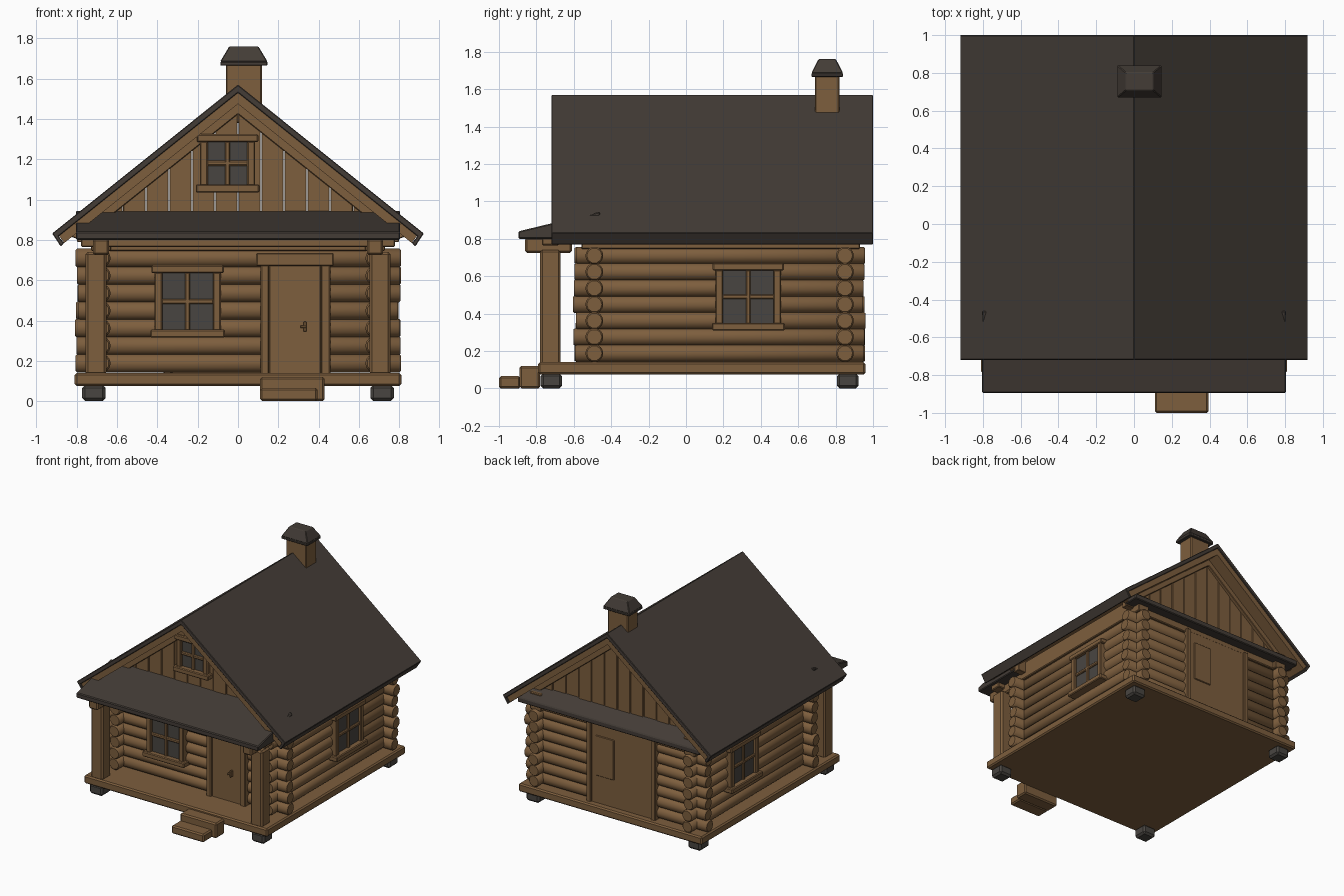
import bpy, bmesh, math, random
from mathutils import Matrix, Vector

if "Cube" in bpy.data.objects:
    bpy.data.objects.remove(bpy.data.objects["Cube"])

random.seed(4)
S = 0.8  # roof slope


def material(name, rgb):
    m = bpy.data.materials.new(name)
    m.diffuse_color = (*rgb, 1)
    m.use_nodes = True
    m.node_tree.nodes["Principled BSDF"].inputs["Base Color"].default_value = m.diffuse_color
    return m


WOOD = material("brown wood", (0.205, 0.112, 0.047))
ROOF = material("dark roofing", (0.056, 0.045, 0.037))
GLASS = material("grey glass and stone", (0.066, 0.060, 0.053))


def finish(name, bm, mat, bevel=0.006, matrix=None):
    bmesh.ops.recalc_face_normals(bm, faces=bm.faces)
    me = bpy.data.meshes.new(name)
    bm.to_mesh(me)
    bm.free()
    me.materials.append(mat)
    ob = bpy.data.objects.new(name, me)
    bpy.context.collection.objects.link(ob)
    if matrix:
        ob.matrix_world = matrix
    if bevel:
        mod = ob.modifiers.new("worn edges", 'BEVEL')
        mod.width, mod.segments = bevel, 1
    return ob


def add_box(bm, x0, x1, y0, y1, z0, z1):
    size = Matrix.Diagonal((x1 - x0, y1 - y0, z1 - z0, 1))
    mid = Matrix.Translation(((x0 + x1) / 2, (y0 + y1) / 2, (z0 + z1) / 2))
    return bmesh.ops.create_cube(bm, size=1, matrix=mid @ size)["verts"]


def boxes(name, mat, dims, bevel=0.006, matrix=None):
    bm = bmesh.new()
    for d in dims:
        add_box(bm, *d)
    return finish(name, bm, mat, bevel, matrix)


def add_prism(bm, pts, a, b, axis='y'):
    """Extrude a closed profile from a to b; profile is (x,z) for y, (y,z) for x."""
    place = (lambda p, t: (p[0], t, p[1])) if axis == 'y' else (lambda p, t: (t, p[0], p[1]))
    v0 = [bm.verts.new(place(p, a)) for p in pts]
    v1 = [bm.verts.new(place(p, b)) for p in pts]
    bm.faces.new(v0)
    bm.faces.new(v1[::-1])
    n = len(pts)
    for i in range(n):
        bm.faces.new((v0[i], v1[i], v1[(i + 1) % n], v0[(i + 1) % n]))


def prism(name, mat, pts, a, b, axis='y', bevel=0.006):
    bm = bmesh.new()
    add_prism(bm, pts, a, b, axis)
    return finish(name, bm, mat, bevel)


def mirrored(pts):
    return pts + [(-x, z) for x, z in reversed(pts) if x > 0]


# Deck, stone feet and steps
boxes("deck", WOOD, [(-.81, .81, -.79, .96, .075, .14)], .01)
boxes("feet", GLASS, [(x - .058, x + .058, y - .058, y + .058, 0, .08)
                      for x in (-.715, .715) for y in (-.72, .865)], .015)
boxes("steps", WOOD, [(.11, .43, -.89, -.78, 0, .12), (.11, .395, -1, -.885, 0, .065)], .01)


# Log walls with overlapping corner ends
def log_wall(name, along_x, pos, lo, hi, z0, count):
    bm = bmesh.new()
    for i in range(count):
        a, b = lo + random.uniform(0, .02), hi - random.uniform(0, .02)
        rot = Matrix.Rotation(math.pi / 2, 4, 'Y' if along_x else 'X')
        mid = (a + b) / 2
        loc = (mid, pos, z0 + i * .087) if along_x else (pos, mid, z0 + i * .087)
        bmesh.ops.create_cone(bm, cap_ends=True, segments=10, radius1=.049, radius2=.049,
                              depth=b - a, matrix=Matrix.Translation(loc) @ rot)
    ob = finish(name, bm, WOOD, .008)
    for p in ob.data.polygons:
        p.use_smooth = len(p.vertices) == 4
    ob.data.set_sharp_from_angle(angle=math.radians(40))


log_wall("front_log_wall", True, -.49, -.81, .81, .188, 7)
log_wall("back_log_wall", True, .85, -.81, .81, .188, 7)
log_wall("left_log_wall", False, -.68, -.605, .96, .188, 7)
log_wall("right_log_wall", False, .68, -.605, .96, .188, 7)
boxes("wall_plates", WOOD, [(-.73, -.63, -.56, .93, .745, .885), (.63, .73, -.56, .93, .745, .885),
                            (-.7, .7, -.54, -.44, .745, .82), (-.7, .7, .8, .9, .745, .82)])


# Main roof: dark covering with an eave lip, brown boarding below
prism("roof_covering", ROOF, mirrored([(0, 1.57), (.922, .832), (.88, .768), (.862, .783),
                                       (.89, .818), (0, 1.53)]), -.72, 1.0, bevel=.004)
prism("roof_boarding", WOOD, mirrored([(0, 1.53), (.888, .82), (.862, .785), (0, 1.475)]),
      -.71, .99, bevel=0)


# Gables: vertical planks with raking trim
def gable(name, y, out):
    bm = bmesh.new()
    n, w = 14, 1.6 / 14
    for i in range(n):
        x0, x1 = -.8 + i * w + .002, -.8 + (i + 1) * w - .002
        d = random.uniform(0, .008)
        add_prism(bm, [(x0, .79), (x1, .79), (x1, 1.48 - S * abs(x1)), (x0, 1.48 - S * abs(x0))],
                  y + out * d, y - out * .05)
    finish(name + "_planks", bm, WOOD, .003)
    prism(name + "_trim", WOOD, mirrored([(0, 1.48), (.83, .816), (.78, .80), (0, 1.424)]),
          y - out * .01, y + out * .03, bevel=.004)


gable("front_gable", -.47, -1)
gable("back_gable", .86, 1)

# Porch roof in front and narrow skirt roof at the back
prism("porch_roof", ROOF, [(-.895, .80), (-.895, .84), (-.46, .945), (-.46, .80)], -.805, .805, 'x')
prism("back_skirt_roof", ROOF, [(.98, .80), (.98, .84), (.85, .92), (.85, .80)], -.805, .805, 'x')

# Porch posts, brackets and beam
boxes("porch_posts", WOOD, [(x - .052, x + .052, -.78, -.67, .13, .74) for x in (-.705, .705)], .012)
boxes("porch_brackets", WOOD, [(x - .04, x + .04, -.86, -.61, .725, .805) for x in (-.68, .68)], .01)
boxes("porch_beam", WOOD, [(-.78, .78, -.77, -.68, .765, .81)])


# Four-pane windows; local front is -y
def window(name, loc, angle, w, h):
    m = Matrix.Translation(loc) @ Matrix.Rotation(angle, 4, 'Z')
    W, H = w / 2, h / 2
    boxes(name + "_glass", GLASS, [(-W, W, -.012, .01, -H, H)], 0, m)
    boxes(name + "_frame", WOOD, [
        (-W - .035, -W + .005, -.035, .04, -H, H), (W - .005, W + .035, -.035, .04, -H, H),
        (-W - .05, W + .05, -.042, .04, H - .005, H + .035),
        (-W - .055, W + .055, -.055, .04, -H - .035, -H + .005),
        (-.013, .013, -.026, .01, -H, H), (-W, W, -.025, .01, -.013, .013)], .006, m)


window("front_window", (-.25, -.535, .495), 0, .26, .29)
window("right_window", (.725, .333, .49), math.pi / 2, .28, .29)
window("left_window", (-.725, .333, .49), -math.pi / 2, .28, .29)
window("gable_window", (-.052, -.475, 1.18), 0, .205, .22)

# Front door with frame and handle
boxes("front_door", WOOD, [(.155, .412, -.55, -.48, .13, .68)], .004)
boxes("front_door_frame", WOOD, [(.112, .155, -.565, -.48, .13, .68), (.412, .458, -.565, -.48, .13, .68),
                                 (.09, .475, -.575, -.48, .67, .735)])
boxes("front_door_handle", WOOD, [(.325, .34, -.575, -.545, .345, .395), (.31, .34, -.58, -.565, .362, .376)], .003)

# Back door: wide panel with frame and a raised board
boxes("back_door", WOOD, [(-.33, .2, .84, .905, .13, .765)], .004)
boxes("back_door_frame", WOOD, [(-.37, -.33, .84, .92, .13, .775), (.2, .24, .84, .92, .13, .775)])
boxes("back_door_board", WOOD, [(.0, .16, .9, .913, .36, .68)], .004)

# Chimney and hipped cap
boxes("chimney", WOOD, [(-.06, .118, .69, .82, 1.38, 1.68)])
bm = bmesh.new()
add_box(bm, -.088, .146, .67, .84, 1.665, 1.685)
top = add_box(bm, -.088, .146, .67, .84, 1.685, 1.76)
c = Vector((.029, .755, 0))
for v in top:
    if v.co.z > 1.7:
        v.co.x = c.x + (v.co.x - c.x) * .62
        v.co.y = c.y + (v.co.y - c.y) * .55
finish("chimney_cap", bm, ROOF, .004)
